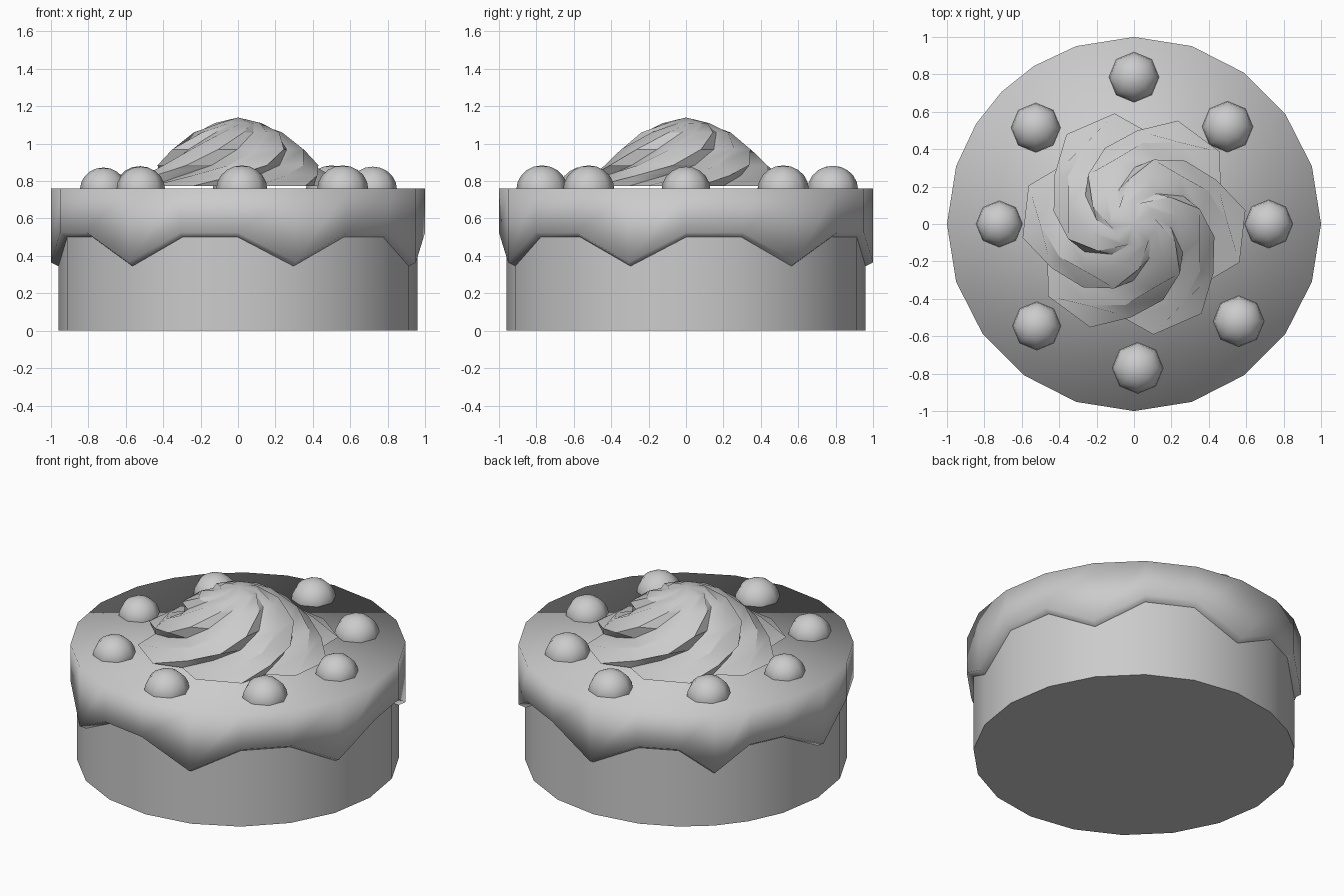
import bpy, math
from math import radians, cos, sin

if "Cube" in bpy.data.objects:
    bpy.data.objects.remove(bpy.data.objects["Cube"])


def loft(name, rings, tip=None, cap_top=True, cap_bottom=True, angle=None):
    """Skin rings of points (bottom to top); optional tip point; smooth shading."""
    n = len(rings[0])
    verts = [p for ring in rings for p in ring]
    faces = [(i * n + j, i * n + (j + 1) % n, (i + 1) * n + (j + 1) % n, (i + 1) * n + j)
             for i in range(len(rings) - 1) for j in range(n)]
    last = (len(rings) - 1) * n
    if tip:
        verts.append(tip)
        faces += [(last + j, last + (j + 1) % n, len(verts) - 1) for j in range(n)]
    elif cap_top:
        faces.append(tuple(range(last, last + n)))
    if cap_bottom:
        faces.append(tuple(reversed(range(n))))
    mesh = bpy.data.meshes.new(name)
    mesh.from_pydata(verts, [], faces)
    mesh.update()
    ob = bpy.data.objects.new(name, mesh)
    bpy.context.collection.objects.link(ob)
    bpy.ops.object.select_all(action='DESELECT')
    ob.select_set(True)
    bpy.context.view_layer.objects.active = ob
    if angle is None:
        bpy.ops.object.shade_smooth()
    else:
        bpy.ops.object.shade_smooth_by_angle(angle=radians(angle))
    return ob


def polar(r, deg, z):
    return (r * cos(radians(deg)), r * sin(radians(deg)), z)


# 21 directions around the cake, counted from the front; every third one is a drip
angles = [-90 + 18 * k for k in range(12)] + [122.4, 135, 147.6] + [162 + 18 * k for k in range(6)]
drip = [k % 3 == 1 for k in range(21)]

# Sponge
loft("cake_base", [[polar(0.96, a, z) for a in angles] for z in (0, 0.72)], angle=30)

# Icing: lip against the sponge, outer edge, then the flat top
icing_rings = [
    [polar(r, a, low if d else high) for a, d in zip(angles, drip)]
    for r, low, high in ((0.96, 0.345, 0.50), (1.0, 0.365, 0.525), (1.0, 0.76, 0.76))]
loft("icing", icing_rings, cap_bottom=False)

# Cream swirl: six flat-crested lobes twisting up to a point
swirl_profile = [(0.60, 0.775, 0), (0.50, 0.83, 21), (0.435, 0.885, 44),
                 (0.36, 0.97, 66), (0.24, 1.06, 90), (0.125, 1.11, 120)]
swirl_rings = []
for r, z, twist in swirl_profile:
    ring = []
    for lobe in range(6):
        a = -6.5 + 60 * lobe + twist
        ring += [polar(r, a - 13.5, z), polar(r, a + 13.5, z), polar(r * 0.84, a + 30, z)]
    swirl_rings.append(ring)
loft("cream_swirl", swirl_rings, tip=(0, 0, 1.14), angle=30)

# Berries half sunk into the icing
berries = [(0, 0.785, 0.135), (0.50, 0.52, 0.137), (0.72, 0.0, 0.13), (0.56, -0.52, 0.137),
           (0.02, -0.77, 0.137), (-0.52, -0.545, 0.13), (-0.72, 0.0, 0.125), (-0.525, 0.515, 0.133)]
for i, (x, y, r) in enumerate(berries):
    bpy.ops.mesh.primitive_uv_sphere_add(segments=8, ring_count=10, radius=r, location=(x, y, 0.755))
    berry = bpy.context.object
    berry.name = f"berry_{i + 1}"
    berry.scale.z = 0.94
    bpy.ops.object.shade_smooth()
